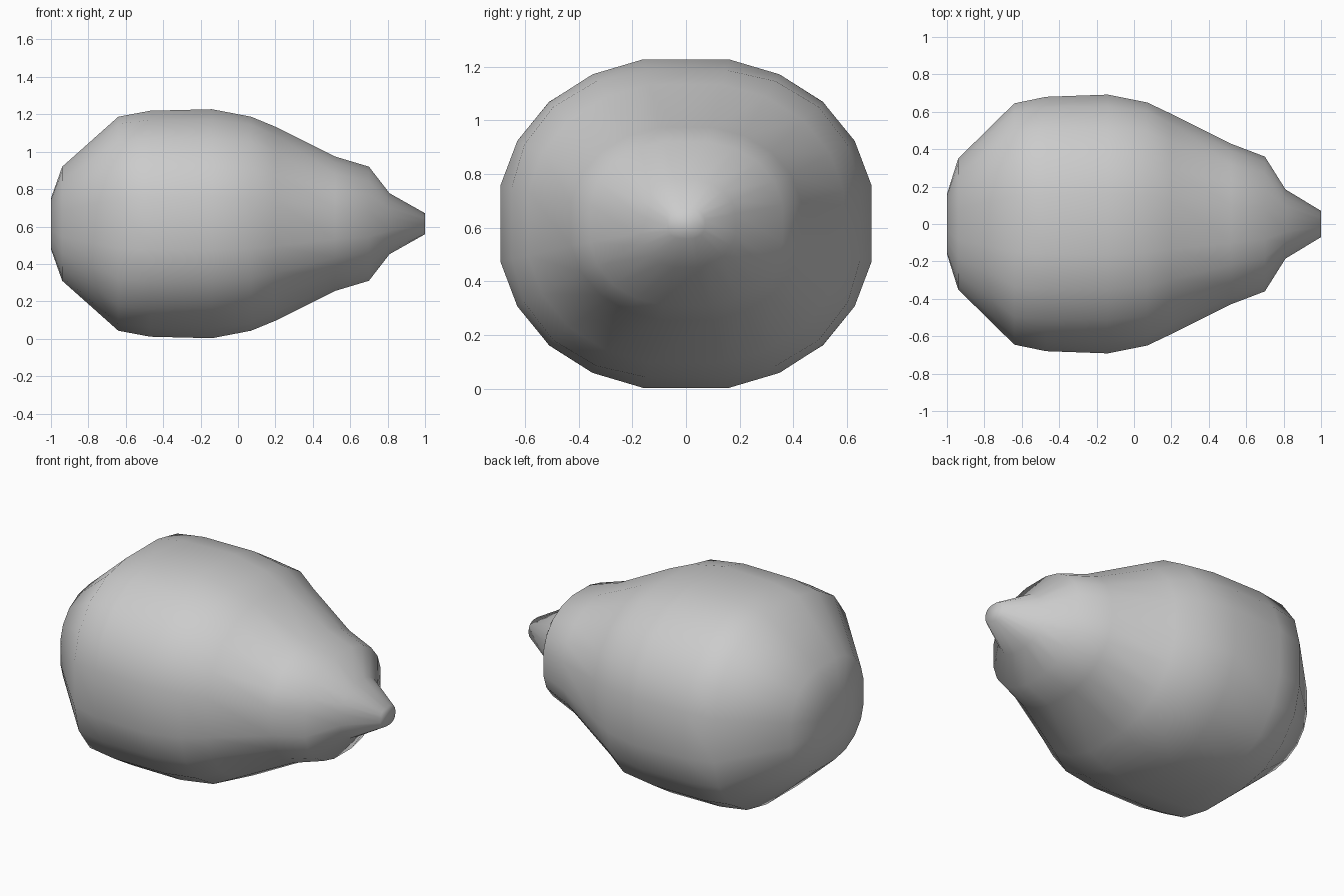
import bpy, bmesh
from math import cos, sin, radians, copysign

if "Cube" in bpy.data.objects:
    bpy.data.objects.remove(bpy.data.objects["Cube"])

CZ = 0.615
# x, half width (y), half height (z), squareness exponent
RINGS = [(-1.0, .16, .136, 2.4), (-.94, .35, .305, 2.4), (-.64, .645, .572, 2.5),
         (-.47, .68, .604, 2.3), (-.14, .695, .615, 2.15), (.07, .65, .572, 2.4),
         (.2, .59, .52, 2.2), (.52, .43, .36, 2.2), (.70, .36, .305, 2.3),
         (.81, .185, .163, 2.3), (1.0, .07, .056, 2.6)]
# uneven angles keep the flat top, bottom and sides of the faceted outline
QUAD = [13, 29, 45, 61, 77]
ANGLES = [a + q * 90 for q in range(4) for a in QUAD]


def section(bm, x, hy, hz, n):
    """One rounded-square cross-section ring."""
    verts = []
    for a in ANGLES:
        c, s = cos(radians(a)), sin(radians(a))
        r = (abs(c) ** n + abs(s) ** n) ** (-1 / n)
        lim = 1.0
        y = max(-lim, min(lim, r * c * 1.015))
        z = max(-lim, min(lim, r * s * 1.015))
        verts.append(bm.verts.new((x, hy * y, CZ + hz * z)))
    return verts


# Fruit body: lofted along x, with a small nub at the +x end
bm = bmesh.new()
rings = [section(bm, *r) for r in RINGS]
n = len(ANGLES)
for a, b in zip(rings, rings[1:]):
    for i in range(n):
        j = (i + 1) % n
        bm.faces.new((a[i], a[j], b[j], b[i]))
bm.faces.new(rings[0])
bm.faces.new(rings[-1])
bmesh.ops.recalc_face_normals(bm, faces=bm.faces)
for f in bm.faces:
    f.smooth = True
mesh = bpy.data.meshes.new("fruit_body")
bm.to_mesh(mesh)
bm.free()
obj = bpy.data.objects.new("fruit_body", mesh)
bpy.context.collection.objects.link(obj)
